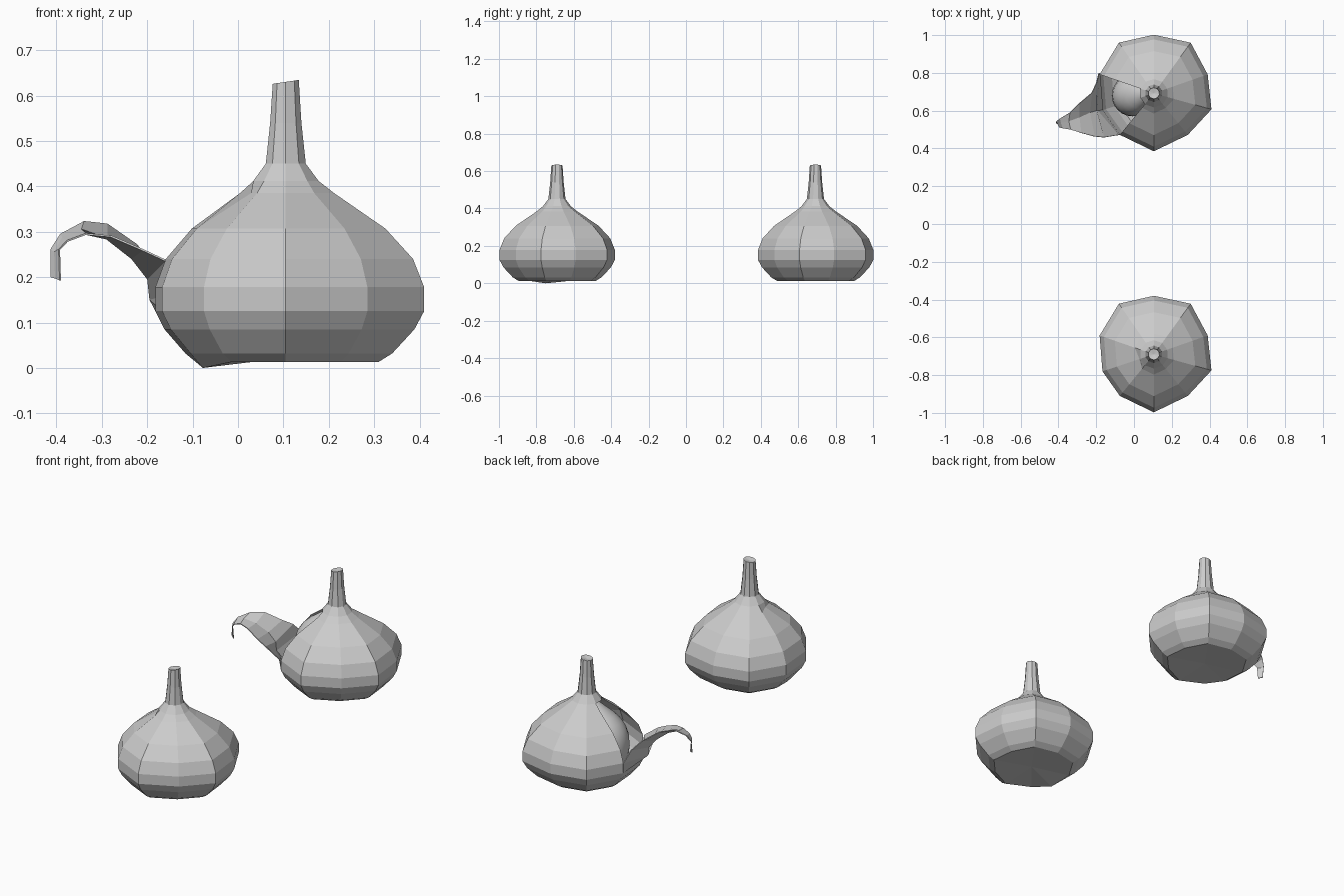
import bpy, bmesh, math
from mathutils import Vector

if "Cube" in bpy.data.objects:
    bpy.data.objects.remove(bpy.data.objects["Cube"])

# Irregular ten-sided plan of the bulb, as offsets from its axis
PLAN = [(0, .31), (.195, .268), (.285, .10), (.305, -.085), (.18, -.22),
        (0, -.307), (-.18, -.22), (-.272, -.09), (-.287, .10), (-.185, .268)]
# Body profile: height, share of the plan size
BODY = [(.013, .67), (.032, .77), (.085, .93), (.125, 1), (.178, 1),
        (.24, .92), (.307, .72), (.385, .35)]
# Round neck and stalk: height, radius
STALK = [(.412, .075), (.45, .046), (.54, .036), (.63, .03)]
N = len(PLAN)


def finish(name, bm, loc=(0, 0, 0), smooth=False):
    mesh = bpy.data.meshes.new(name)
    bm.to_mesh(mesh)
    bm.free()
    obj = bpy.data.objects.new(name, mesh)
    obj.location = loc
    bpy.context.collection.objects.link(obj)
    for p in mesh.polygons:
        p.use_smooth = smooth
    return obj


def skin_rows(bm, rows, closed, skip=lambda i, j: False):
    """Join rows of vertices with quads."""
    n = len(rows[0])
    for i in range(len(rows) - 1):
        for j in range(n if closed else n - 1):
            if not skip(i, j):
                k = (j + 1) % n
                bm.faces.new((rows[i][j], rows[i][k], rows[i + 1][k], rows[i + 1][j]))


def bulb(name, y, opened):
    bm = bmesh.new()
    rows = []
    for z, s in BODY:
        rows.append([bm.verts.new((px * s, py * s, z)) for px, py in PLAN])
    for z, r in STALK:
        row = []
        for px, py in PLAN:
            d = Vector((px, py)).normalized() * r
            tilt = .15 * d.x if z > .6 else 0
            row.append(bm.verts.new((d.x, d.y, z + tilt)))
        rows.append(row)
    if not opened:
        rows[0][7].co.z = 0          # low corner the bulb rests on
        rows[7][7].co.x *= .8        # small fold beside the neck
        rows[7][7].co.y *= .8
    # two panels of skin are missing where the bulb is peeled
    skin_rows(bm, rows, True, lambda i, j: opened and j in (6, 7) and 3 <= i < 8)
    # slightly hollow base and stalk end
    for row, z in ((rows[0], .022), (rows[-1], .624)):
        c = bm.verts.new((0, 0, z))
        for j in range(N):
            bm.faces.new((row[j], row[(j + 1) % N], c))
    bmesh.ops.recalc_face_normals(bm, faces=bm.faces)
    return finish(name, bm, (.105, y, 0))


bulb("front_bulb", -.69, False)
bulb("peeled_bulb", .692, True)

# Peeled skin: back edge, trough and front edge curling out to a hooked tip
BACK = [(-.182, .792, .125), (-.188, .80, .18), (-.20, .75, .235), (-.225, .695, .27),
        (-.29, .64, .315), (-.34, .59, .32), (-.39, .56, .292), (-.41, .545, .26), (-.41, .537, .20)]
MID = [(-.167, .602, .125), (-.195, .60, .15), (-.20, .60, .195), (-.235, .59, .24),
       (-.29, .565, .283), (-.345, .545, .302), (-.385, .537, .285), (-.402, .532, .255), (-.40, .53, .197)]
FRONT = [(-.075, .472, .125), (-.085, .47, .18), (-.16, .458, .235), (-.21, .463, .258),
         (-.28, .482, .288), (-.335, .50, .293), (-.375, .508, .278), (-.392, .513, .26), (-.39, .523, .193)]
bm = bmesh.new()
rows = [[bm.verts.new(p) for p in trio] for trio in zip(BACK, MID, FRONT)]
skin_rows(bm, rows, False)
petal = finish("peeled_skin", bm)
mod = petal.modifiers.new("thin", 'SOLIDIFY')
mod.thickness = .004

# Clove: rings of (centre x, height, radius) leaning in towards the stalk
CLOVE = [(-.01, .03, .03), (-.01, .06, .07), (-.01, .12, .1), (-.008, .19, .11),
         (-.005, .24, .108), (.002, .28, .101), (.013, .315, .088), (.028, .345, .07),
         (.046, .37, .05), (.065, .395, .032), (.085, .42, .015)]
bm = bmesh.new()
SEG = 24
rows = []
for cx, z, r in CLOVE:
    rows.append([bm.verts.new((cx + r * math.cos(a), .68 + .1 * max(0, cx) + r * math.sin(a), z))
                 for a in (2 * math.pi * k / SEG for k in range(SEG))])
skin_rows(bm, rows, True)
bm.faces.new(rows[0][::-1])
bm.faces.new(rows[-1])
bmesh.ops.recalc_face_normals(bm, faces=bm.faces)
finish("clove", bm, smooth=True)
